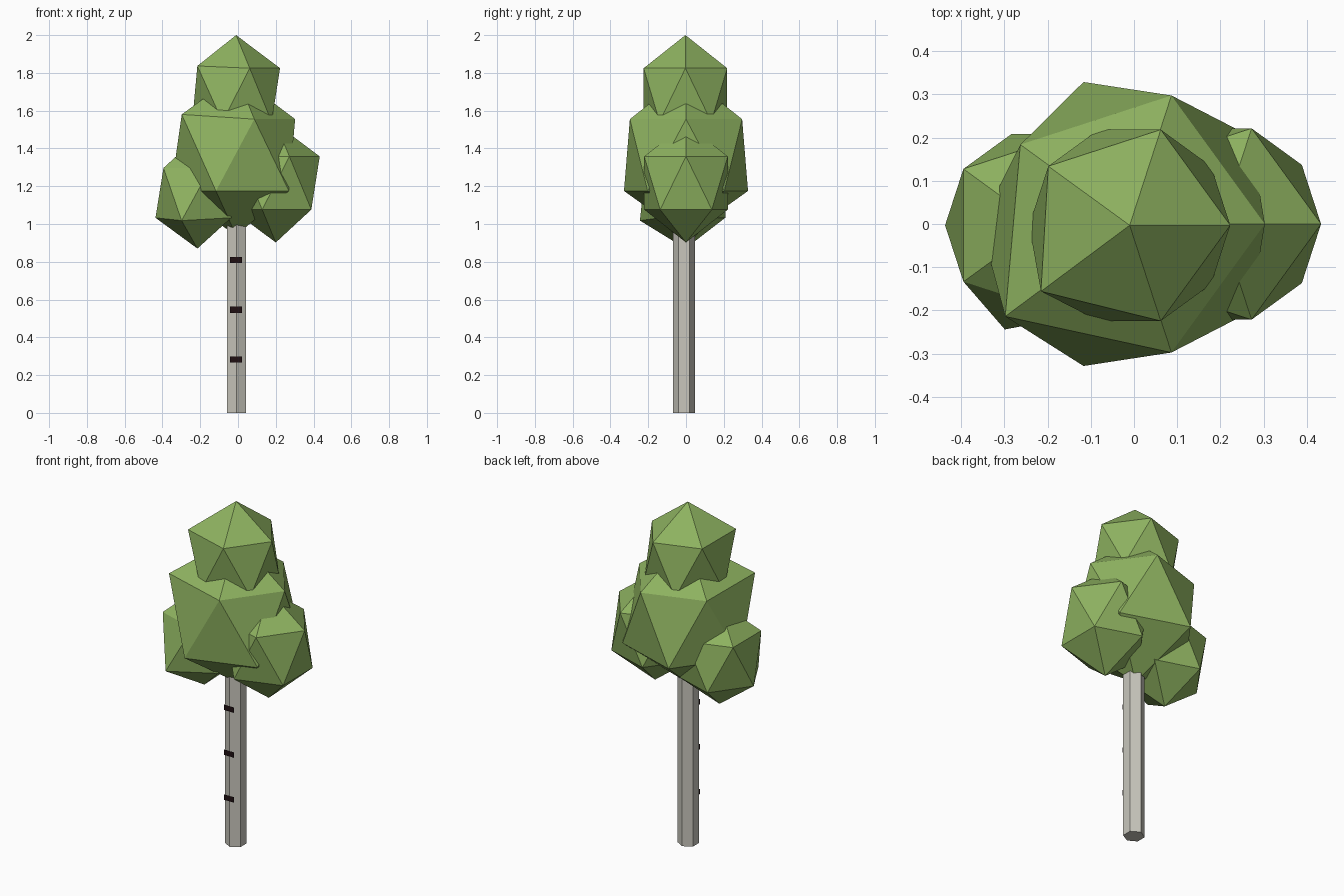
import bpy
import bmesh
from mathutils import Vector, Matrix

if "Cube" in bpy.data.objects:
    bpy.data.objects.remove(bpy.data.objects["Cube"])


def material(name, rgb):
    m = bpy.data.materials.new(name)
    m.diffuse_color = (*rgb, 1)
    m.use_nodes = True
    m.node_tree.nodes["Principled BSDF"].inputs["Base Color"].default_value = m.diffuse_color
    return m


LEAF = material("leaf green", (0.27, 0.445, 0.117))
BARK = material("pale bark", (0.578, 0.565, 0.503))
MARK = material("dark bark mark", (0.014, 0.005, 0.006))


def finish(bm, name, mat):
    mesh = bpy.data.meshes.new(name)
    bm.to_mesh(mesh)
    bm.free()
    mesh.materials.append(mat)
    obj = bpy.data.objects.new(name, mesh)
    bpy.context.collection.objects.link(obj)
    return obj


def leaf_clump(name, centre, radius, half_height, upper=1.0, corner=None, push=(0, 0, 0)):
    """Stretched icosahedron; 'upper' narrows its upper ring, one corner may be pushed."""
    bm = bmesh.new()
    bmesh.ops.create_icosphere(bm, subdivisions=1, radius=1)
    bm.verts.ensure_lookup_table()
    moved = max(bm.verts, key=lambda v: v.co.dot(Vector(corner))) if corner else None
    for v in bm.verts:
        r = radius * (upper if v.co.z > 0 else 1.0)
        v.co = Vector((v.co.x * r, v.co.y * r, v.co.z * half_height)) + Vector(centre)
    if moved:
        moved.co += Vector(push)
    finish(bm, name, LEAF)


# Foliage
leaf_clump("top_foliage", (-0.01, -0.003, 1.683), 0.26, 0.317,
           corner=(-0.72, -0.53, 0.45), push=(-0.017, -0.016, 0.012))
leaf_clump("main_foliage", (-0.01, 0.0, 1.365), 0.386, 0.425, upper=0.905,
           corner=(-0.72, -0.53, 0.45), push=(-0.035, -0.03, 0.025))
leaf_clump("right_foliage", (0.20, 0.0, 1.217), 0.26, 0.315)
leaf_clump("left_foliage", (-0.215, -0.003, 1.165), 0.248, 0.295,
           corner=(-0.28, -0.85, -0.45), push=(-0.015, -0.03, -0.015))

# Six-sided trunk with a ridge facing the front
bm = bmesh.new()
bmesh.ops.create_cone(bm, cap_ends=True, segments=6, radius1=0.058, radius2=0.058, depth=1.3,
                      matrix=Matrix.Translation((-0.008, -0.01, 0.65)))
finish(bm, "trunk", BARK)

# Flat dark bark marks on the front
for i, z in enumerate((0.283, 0.546, 0.809)):
    bm = bmesh.new()
    bm.faces.new([bm.verts.new((-0.0105 + sx * 0.032, -0.07, z + sz * 0.016))
                  for sx, sz in ((-1, -1), (1, -1), (1, 1), (-1, 1))])
    finish(bm, f"bark_mark_{i + 1}", MARK)
